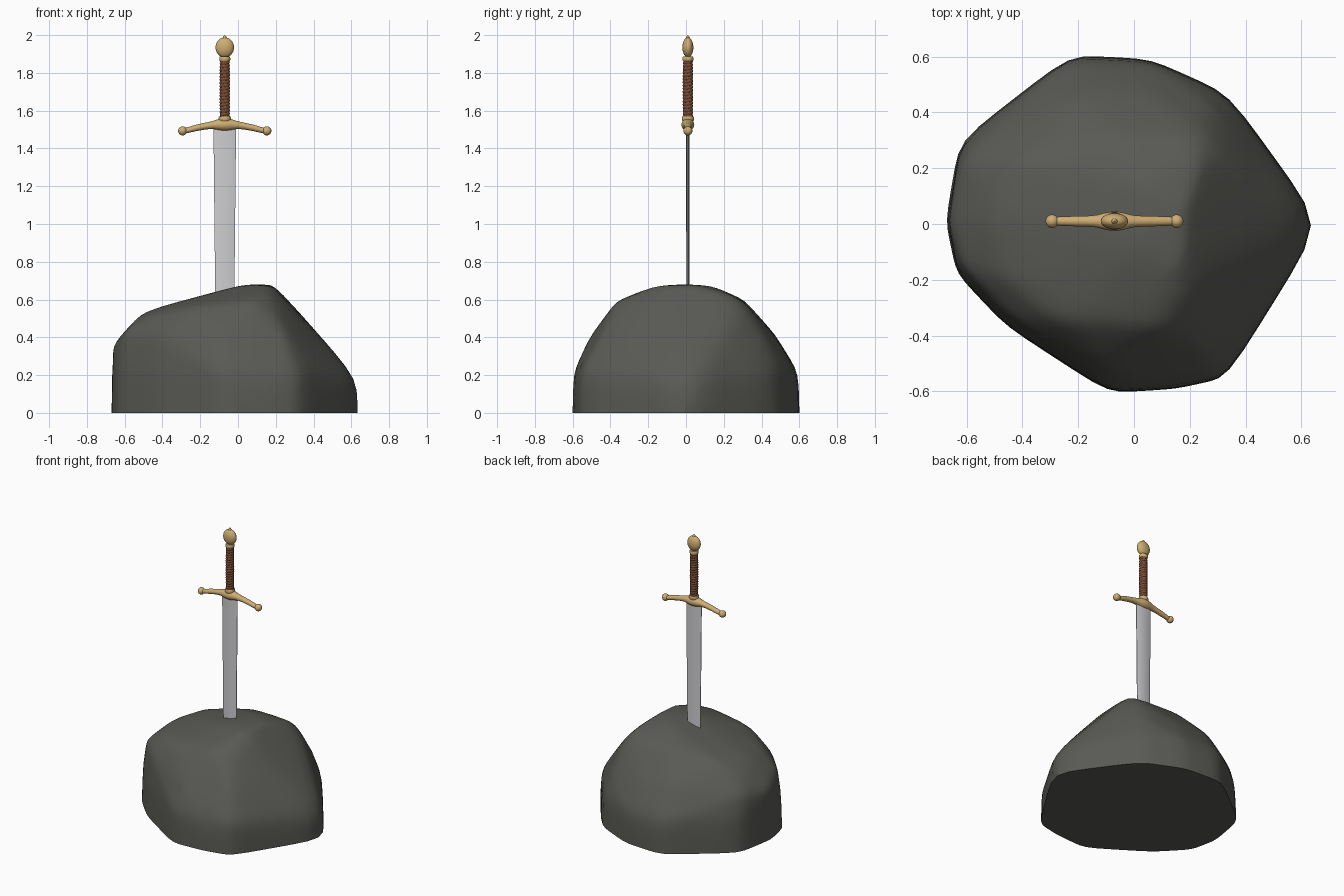
import bpy, bmesh, math
from mathutils import Vector

if "Cube" in bpy.data.objects:
    bpy.data.objects.remove(bpy.data.objects["Cube"])

SX, SY = -0.07, 0.01   # sword axis


def material(name, rgb):
    m = bpy.data.materials.new(name)
    m.diffuse_color = (*rgb, 1)
    m.use_nodes = True
    m.node_tree.nodes["Principled BSDF"].inputs["Base Color"].default_value = m.diffuse_color
    return m


STONE = material("dark stone", (0.10, 0.10, 0.09))
STEEL = material("steel", (0.62, 0.62, 0.64))
GOLD = material("gold", (0.62, 0.42, 0.17))
LEATHER = material("brown leather", (0.19, 0.07, 0.035))


def finish(bm, name, mat, angle=40):
    bmesh.ops.recalc_face_normals(bm, faces=bm.faces[:])
    me = bpy.data.meshes.new(name)
    bm.to_mesh(me)
    bm.free()
    ob = bpy.data.objects.new(name, me)
    bpy.context.collection.objects.link(ob)
    me.materials.append(mat)
    bpy.ops.object.select_all(action='DESELECT')
    bpy.context.view_layer.objects.active = ob
    ob.select_set(True)
    bpy.ops.object.shade_smooth_by_angle(angle=math.radians(angle))
    return ob


def skin(rings, name, mat, angle=40):
    """Join rings of points into a capped tube."""
    bm = bmesh.new()
    loops = [[bm.verts.new(p) for p in ring] for ring in rings]
    n = len(loops[0])
    for a, b in zip(loops, loops[1:]):
        for i in range(n):
            bm.faces.new((a[i], a[(i + 1) % n], b[(i + 1) % n], b[i]))
    bm.faces.new(loops[0])
    bm.faces.new(loops[-1])
    return finish(bm, name, mat, angle)


def ellipse(z, rx, ry, n=32):
    return [(SX + rx * math.cos(2 * math.pi * i / n),
             SY + ry * math.sin(2 * math.pi * i / n), z) for i in range(n)]


# boulder: hull of a few corner points, softened, cut flat on the ground
outline = [(-.68, .01), (-.63, .30), (-.23, .61), (.06, .595), (.34, .47), (.68, 0),
           (.335, -.555), (.15, -.595), (-.09, -.61), (-.46, -.37), (-.64, -.18)]
upper = [(-.665, .01, .36), (-.61, .25, .38), (-.61, -.16, .42), (-.43, -.35, .42),
         (-.1, -.51, .41), (.27, -.45, .40), (.29, .42, .38), (.05, .47, .41), (-.22, .47, .42),
         (-.50, .03, .54), (-.45, -.2, .53), (-.42, .22, .55), (-.1, .31, .60),
         (.27, .29, .60), (.18, .05, .68), (.02, -.08, .68), (.18, -.2, .67),
         (.09, -.37, .60), (-.25, -.35, .56), (.03, .14, .675)]
bm = bmesh.new()
for x, y in outline:
    bm.verts.new((x, y, -.2))
    bm.verts.new((x * .985, y * .985, .15 if x > .6 else .21))
for p in upper:
    bm.verts.new(p)
res = bmesh.ops.convex_hull(bm, input=bm.verts[:])
junk = [g for g in res["geom_interior"] if isinstance(g, bmesh.types.BMVert)]
bmesh.ops.delete(bm, geom=junk, context='VERTS')
bmesh.ops.subdivide_edges(bm, edges=bm.edges[:], cuts=5, use_grid_fill=True)
for _ in range(3):
    bmesh.ops.smooth_vert(bm, verts=bm.verts[:], factor=.5,
                          use_axis_x=True, use_axis_y=True, use_axis_z=True)
bmesh.ops.bisect_plane(bm, geom=bm.verts[:] + bm.edges[:] + bm.faces[:],
                       plane_co=(0, 0, 0), plane_no=(0, 0, 1), clear_inner=True)
bmesh.ops.holes_fill(bm, edges=[e for e in bm.edges if e.is_boundary], sides=0)
finish(bm, "boulder", STONE, 30)


# blade: lens section tapering down into the stone
def lens(z, w, t, n=8):
    top = [(-w + 2 * w * i / n, t * (1 - (2 * i / n - 1) ** 2) + .002) for i in range(n + 1)]
    pts = top + [(x, -y) for x, y in reversed(top)]
    return [(SX + x, SY + y, z) for x, y in pts]


skin([lens(.40, .046, .006), lens(.65, .051, .0065), lens(1.53, .060, .007)], "blade", STEEL, 50)

# crossguard: drooping bar, thick in the middle
half = [(.225, 1.492, .014), (.20, 1.496, .016), (.15, 1.509, .018), (.10, 1.519, .019),
        (.065, 1.524, .022), (.035, 1.526, .030), (.012, 1.526, .034)]
bar = [(-x, z, r) for x, z, r in half] + half[::-1]
skin([[(SX + x, SY + r * math.cos(a), z + r * math.sin(a) * .95)
       for a in (2 * math.pi * i / 20 for i in range(20))] for x, z, r in bar],
     "crossguard", GOLD)

# guard end balls
for side, label in ((-1, "left"), (1, "right")):
    bm = bmesh.new()
    bmesh.ops.create_uvsphere(bm, u_segments=20, v_segments=12, radius=.024)
    bmesh.ops.translate(bm, verts=bm.verts[:], vec=Vector((SX + side * .223, SY, 1.493)))
    finish(bm, label + "_guard_ball", GOLD)

# grip: spiral leather wrap
N, TURNS, STEPS = 24, 18, 144
grip = []
for k in range(STEPS + 1):
    t = k / STEPS
    ring = []
    for i in range(N):
        a = 2 * math.pi * i / N
        r = .0225 + .003 * math.sin(math.pi * t) ** .5 * 0.6 \
            + .0035 * abs(math.sin(math.pi * TURNS * t - a / 2))
        ring.append((SX + r * math.cos(a), SY + r * math.sin(a), 1.56 + .305 * t))
    grip.append(ring)
skin(grip, "grip", LEATHER, 60)

# collars at both ends of the grip
for name, z, r in (("lower_collar", 1.545, .029), ("upper_collar", 1.862, .026)):
    skin([ellipse(z, r, r), ellipse(z + .006, r + .003, r + .003),
          ellipse(z + .018, r + .003, r + .003), ellipse(z + .025, r, r)], name, GOLD)

# pommel: flattened egg with a pointed nub
prof = [(math.pi * (i + .3) / 16.6) for i in range(17)]
rings = [ellipse(1.935 - .053 * math.cos(a), .049 * math.sin(a), .029 * math.sin(a)) for a in prof]
skin(rings, "pommel", GOLD)
skin([ellipse(1.975, .012, .012), ellipse(1.988, .010, .010),
      ellipse(1.995, .006, .006), ellipse(2.0, .001, .001)], "pommel_nub", GOLD)
